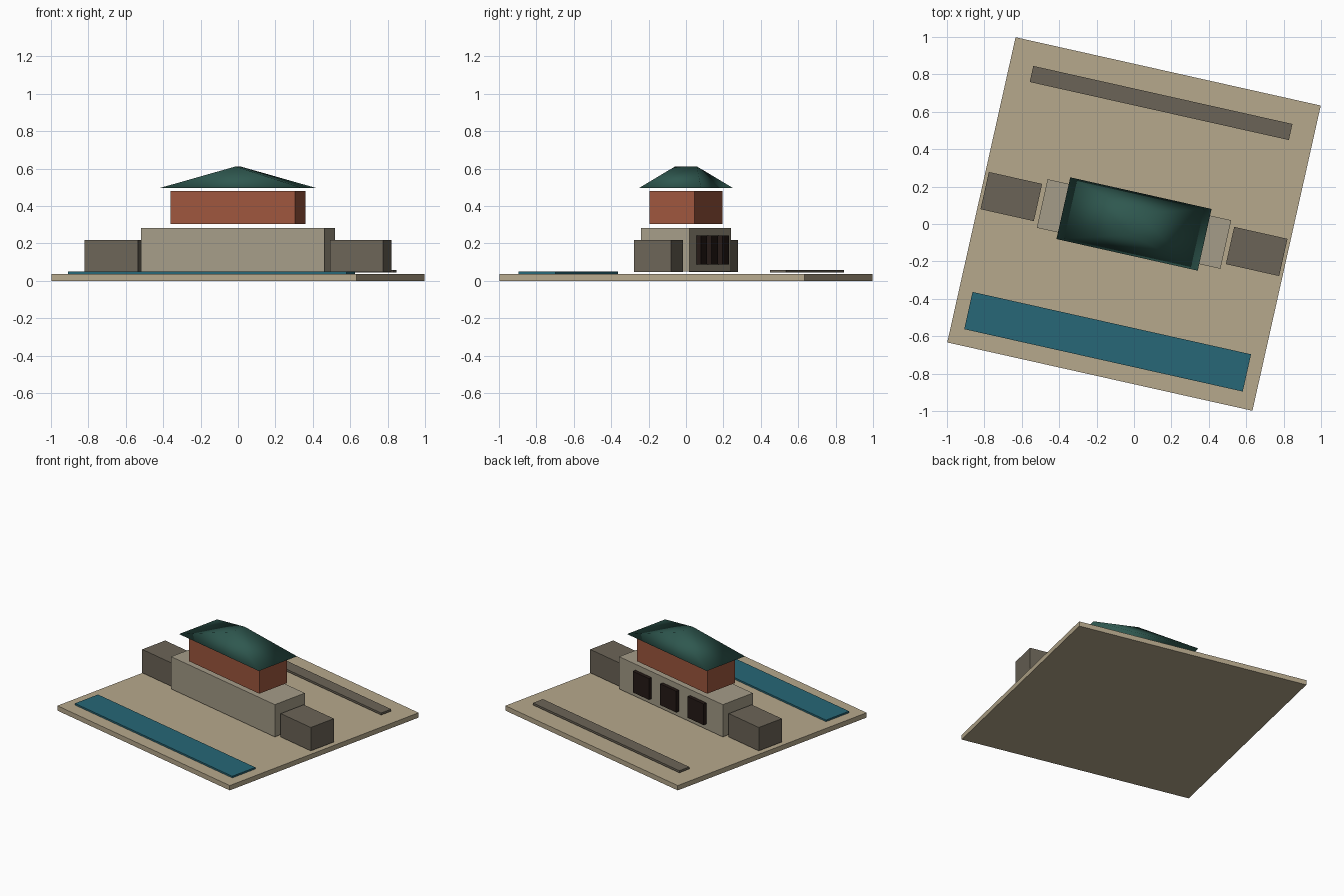
import bpy, bmesh, math
from mathutils import Matrix

if "Cube" in bpy.data.objects:
    bpy.data.objects.remove(bpy.data.objects["Cube"])

# The whole site is turned slightly clockwise seen from above
TURN = Matrix.Rotation(math.radians(-12.62), 4, 'Z')


def material(name, r, g, b):
    m = bpy.data.materials.new(name)
    m.diffuse_color = [(v / 255) ** 2.2 for v in (r, g, b)] + [1]
    m.use_nodes = True
    m.node_tree.nodes["Principled BSDF"].inputs["Base Color"].default_value = m.diffuse_color
    return m


sand = material("sand", 181, 167, 139)
plaster = material("plaster", 163, 155, 135)
stone = material("stone", 107, 100, 88)
brick = material("brick", 156, 87, 64)
roof_green = material("roof_green", 50, 88, 80)
water = material("water", 43, 103, 118)
dark = material("dark", 42, 32, 29)


def finish(name, bm, mat):
    bmesh.ops.recalc_face_normals(bm, faces=bm.faces)
    mesh = bpy.data.meshes.new(name)
    bm.to_mesh(mesh)
    bm.free()
    mesh.materials.append(mat)
    ob = bpy.data.objects.new(name, mesh)
    ob.matrix_world = TURN
    bpy.context.collection.objects.link(ob)
    return ob


def box(name, mat, x, y, hx, hy, z0, z1):
    bm = bmesh.new()
    place = Matrix.Translation((x, y, (z0 + z1) / 2)) @ Matrix.Diagonal((2 * hx, 2 * hy, z1 - z0, 1))
    bmesh.ops.create_cube(bm, size=1, matrix=place)
    return finish(name, bm, mat)


# Ground, pool and low strip behind
box("ground_slab", sand, 0, 0, 0.836, 0.836, 0, 0.035)
box("pool", water, 0, -0.645, 0.763, 0.102, 0.037, 0.049)
box("back_strip", stone, 0, 0.663, 0.71, 0.044, 0.043, 0.058)

# Main hall and upper storey
box("main_hall", plaster, 0, 0, 0.503, 0.133, 0.05, 0.283)
box("upper_storey", brick, 0, 0, 0.341, 0.123, 0.303, 0.48)

# Side wings
for side, sx in (("left", -1), ("right", 1)):
    box(side + "_wing", stone, sx * 0.672, 0, 0.146, 0.102, 0.048, 0.217)

# Dark openings along the back wall
for i in (-1, 0, 1):
    box(f"back_opening_{i + 2}", dark, i * 0.265, 0.138, 0.078, 0.02, 0.088, 0.241)

# Smooth-shaded roof with a short ridge running front to back
bm = bmesh.new()
fl, fr, br, bl = [bm.verts.new((x * 0.387, y * 0.169, 0.497))
                  for x, y in ((-1, -1), (1, -1), (1, 1), (-1, 1))]
rf, rb = [bm.verts.new((0, y, 0.611)) for y in (-0.06, 0.06)]
for f in ((fl, fr, rf), (fr, br, rb, rf), (br, bl, rb), (bl, fl, rf, rb), (bl, br, fr, fl)):
    bm.faces.new(f).smooth = True
finish("roof", bm, roof_green)
